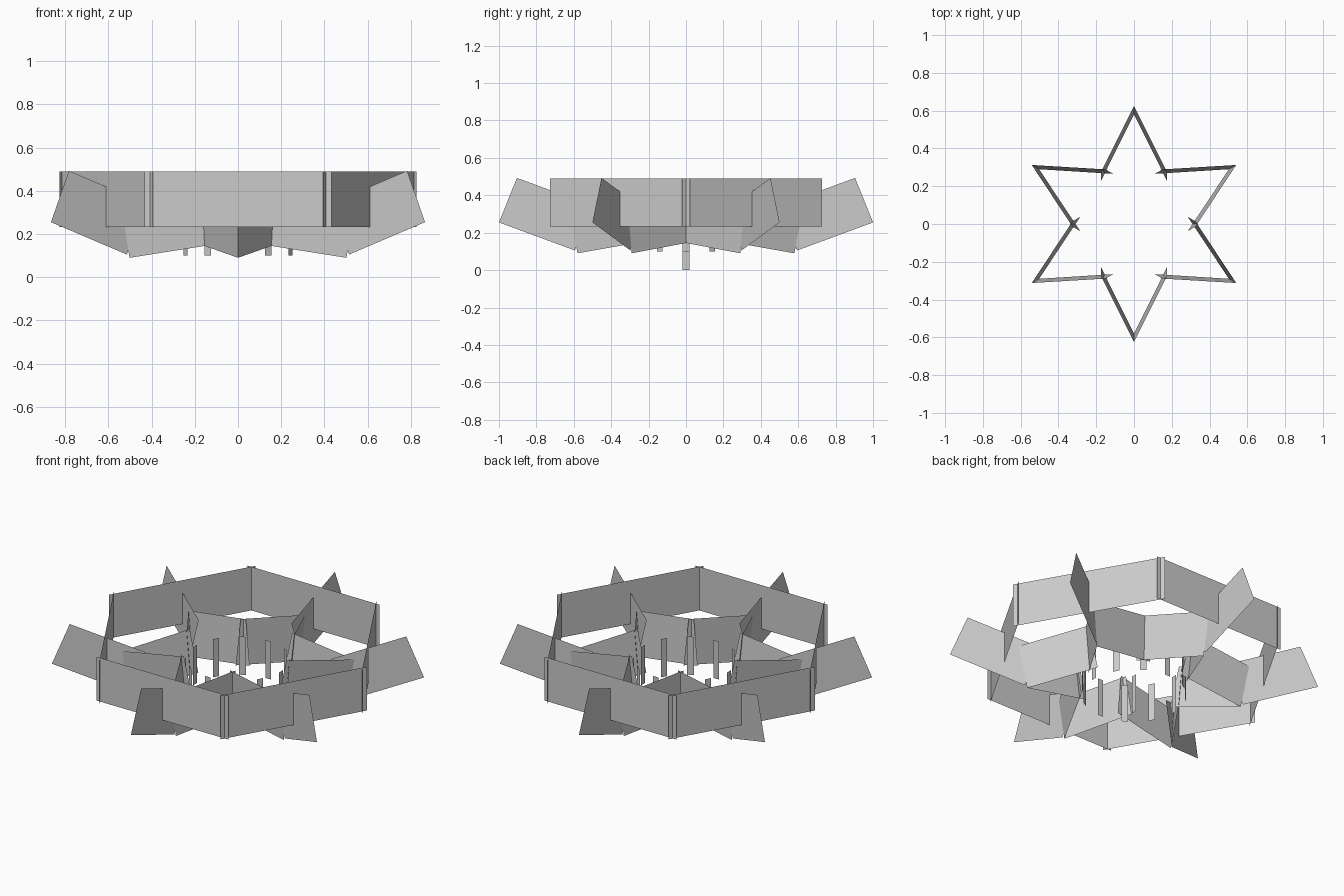
import bpy
from math import radians
from mathutils import Matrix, Vector

if "Cube" in bpy.data.objects:
    bpy.data.objects.remove(bpy.data.objects["Cube"])


def sheets(name, quads):
    """One object made of separate flat four-sided sheets."""
    verts = [p for q in quads for p in q]
    faces = [range(i, i + 4) for i in range(0, len(verts), 4)]
    mesh = bpy.data.meshes.new(name)
    mesh.from_pydata(verts, [], [tuple(f) for f in faces])
    mesh.update()
    obj = bpy.data.objects.new(name, mesh)
    bpy.context.collection.objects.link(obj)
    return obj


def ring(quads, count):
    """Repeat quads around the z axis."""
    out = []
    for i in range(count):
        rot = Matrix.Rotation(radians(360 / count * i), 3, 'Z')
        out += [[rot @ Vector(p) for p in q] for q in quads]
    return out


def mirror_x(quad):
    return [(-x, y, z) for x, y, z in reversed(quad)]


# Outer hexagonal band: panels overshoot each other a little at the corners
W, A = 0.432, 0.705
band = [(-W, -A, 0.232), (W, -A, 0.232), (W, -A, 0.49), (-W, -A, 0.49)]
sheets("outer_band", ring([band], 6))

# Tilted rectangular fins pushed radially through the band
fin = [(0, -0.594, 0.105), (0, -1.0, 0.255), (0, -0.904, 0.493), (0, -0.498, 0.343)]
sheets("radial_fins", ring([fin], 6))

# Star wall: leaning panels meeting at six tips and crossing at the inner corners
star = [(0, -0.58, 0.09), (0.175, -0.228, 0.152),
        (0.175, -0.275, 0.407), (0, -0.625, 0.345)]
sheets("star_wall", ring([star, mirror_x(star)], 6))

# Twelve thin posts in a ring
P, R = 0.018, 0.28
post = [(-P, -R, 0.1), (P, -R, 0.1), (P, -R, 0.325), (-P, -R, 0.325)]
sheets("inner_posts", ring([post], 12))

# Single lower post on the axis
sheets("centre_post", [[(0, -P, 0), (0, P, 0), (0, P, 0.225), (0, -P, 0.225)]])
